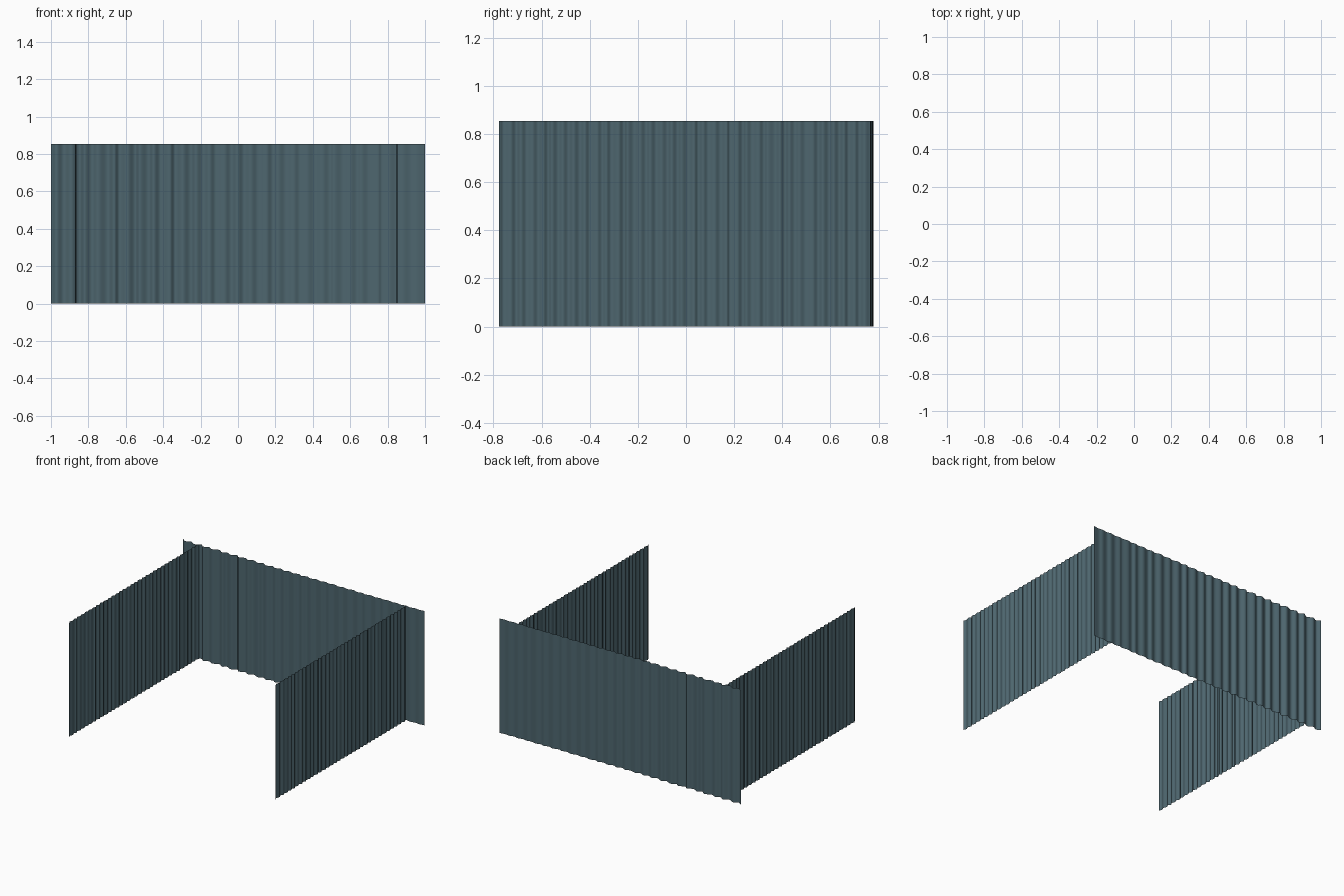
import bpy, bmesh, math, random

if "Cube" in bpy.data.objects:
    bpy.data.objects.remove(bpy.data.objects["Cube"])

HEIGHT = 0.853
random.seed(4)

cloth = bpy.data.materials.new("slate teal cloth")
cloth.diffuse_color = (0.075, 0.132, 0.157, 1)
cloth.use_nodes = True
cloth.node_tree.nodes["Principled BSDF"].inputs["Base Color"].default_value = cloth.diffuse_color


def curtain(name, start, end, place, period, amp):
    """Hanging pleated sheet: a wavy line with uneven pleats, extruded upward."""
    # pleat crests and troughs at slightly uneven spacing and depth
    count = round((end - start) / period * 2)
    step = (end - start) / count
    keys = []
    for i in range(count + 1):
        s = start + i * step
        if 0 < i < count:
            s += random.uniform(-0.25, 0.25) * step
        side = 1 if i % 2 == 0 else -1
        keys.append((s, side * amp((s - start) / (end - start)) * random.uniform(0.55, 1)))
    # ease between the keys for soft folds
    line = []
    for (s0, d0), (s1, d1) in zip(keys, keys[1:]):
        for k in range(6):
            t = k / 6
            line.append((s0 + (s1 - s0) * t, d0 + (d1 - d0) * (1 - math.cos(math.pi * t)) / 2))
    line.append(keys[-1])

    bm = bmesh.new()
    low = [bm.verts.new((*place(s, d), 0)) for s, d in line]
    high = [bm.verts.new((*place(s, d), HEIGHT)) for s, d in line]
    for i in range(len(line) - 1):
        bm.faces.new((low[i], low[i + 1], high[i + 1], high[i])).smooth = True
    mesh = bpy.data.meshes.new(name)
    bm.to_mesh(mesh)
    bm.free()
    mesh.materials.append(cloth)
    obj = bpy.data.objects.new(name, mesh)
    bpy.context.collection.objects.link(obj)
    return obj


# Back curtain: deep pleats on the left, flatter towards the right
curtain("back_curtain", -1.0, 1.0,
        lambda s, d: (s, 0.764 + 0.006 * s * s + d),
        0.074, lambda t: 0.013 - 0.009 * t)

# Side curtains: finer pleats
curtain("left_curtain", -0.762, 0.768,
        lambda s, d: (-0.866 + d, s), 0.045, lambda t: 0.006)
curtain("right_curtain", -0.776, 0.768,
        lambda s, d: (0.850 + d, s), 0.045, lambda t: 0.006)
